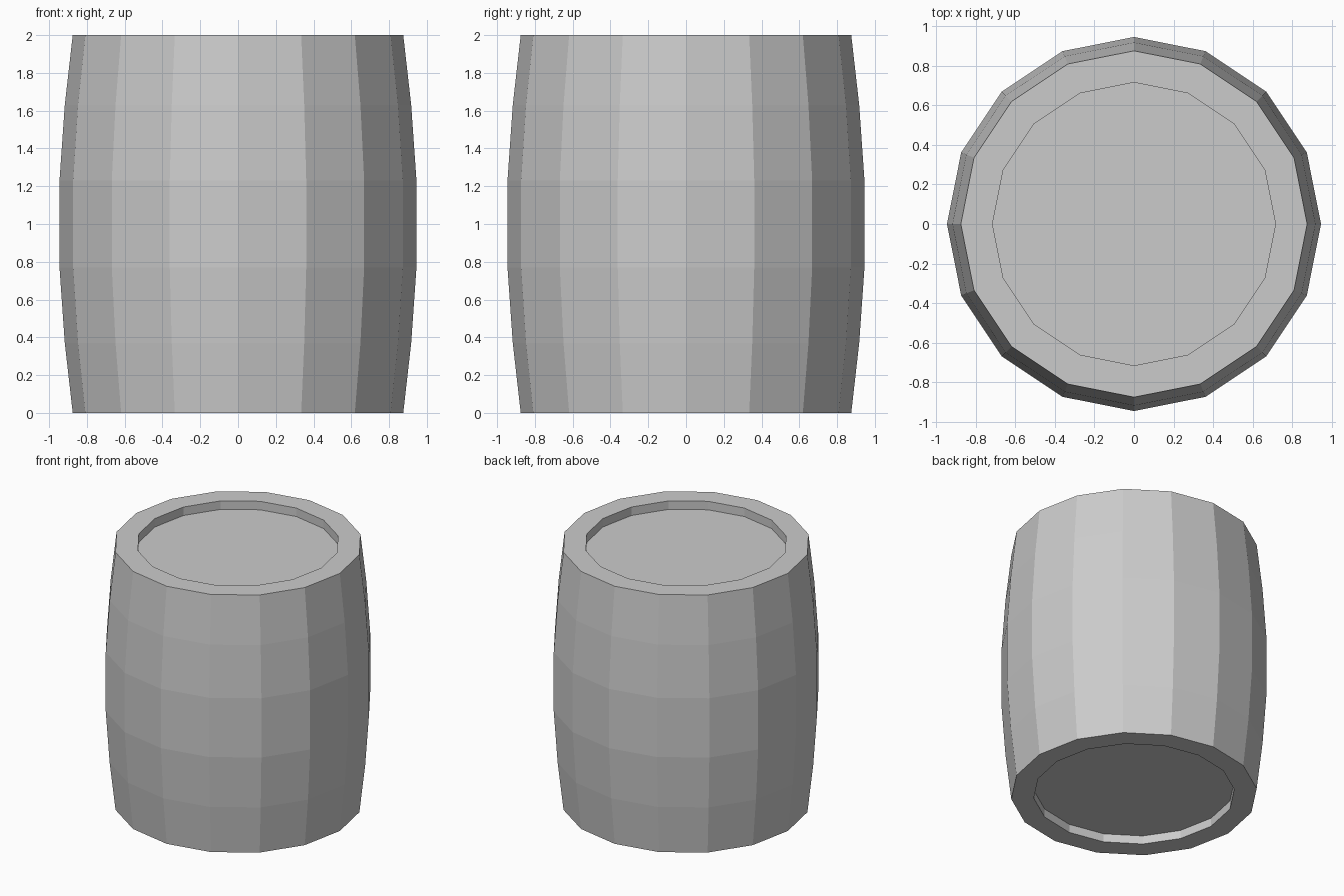
import bpy, bmesh
from math import cos, sin, tau

if "Cube" in bpy.data.objects:
    bpy.data.objects.remove(bpy.data.objects["Cube"])

SIDES = 16

# Half profile (radius, height): bottom recess, bulging wall, top recess
profile = [
    (0.715, 0.066), (0.715, 0.0), (0.875, 0.0),
    (0.917, 0.37), (0.945, 0.77), (0.945, 1.23), (0.917, 1.63),
    (0.875, 2.0), (0.715, 2.0), (0.715, 1.934),
]

bm = bmesh.new()
rings = [[bm.verts.new((r * cos(tau * i / SIDES), r * sin(tau * i / SIDES), z))
          for i in range(SIDES)] for r, z in profile]

# Staves and rims
for low, high in zip(rings, rings[1:]):
    for i in range(SIDES):
        j = (i + 1) % SIDES
        bm.faces.new((low[i], low[j], high[j], high[i]))

# Recessed bottom and lid
bm.faces.new(rings[0][::-1])
bm.faces.new(rings[-1])
bmesh.ops.recalc_face_normals(bm, faces=bm.faces)

mesh = bpy.data.meshes.new("barrel")
bm.to_mesh(mesh)
bm.free()
bpy.context.collection.objects.link(bpy.data.objects.new("barrel", mesh))
